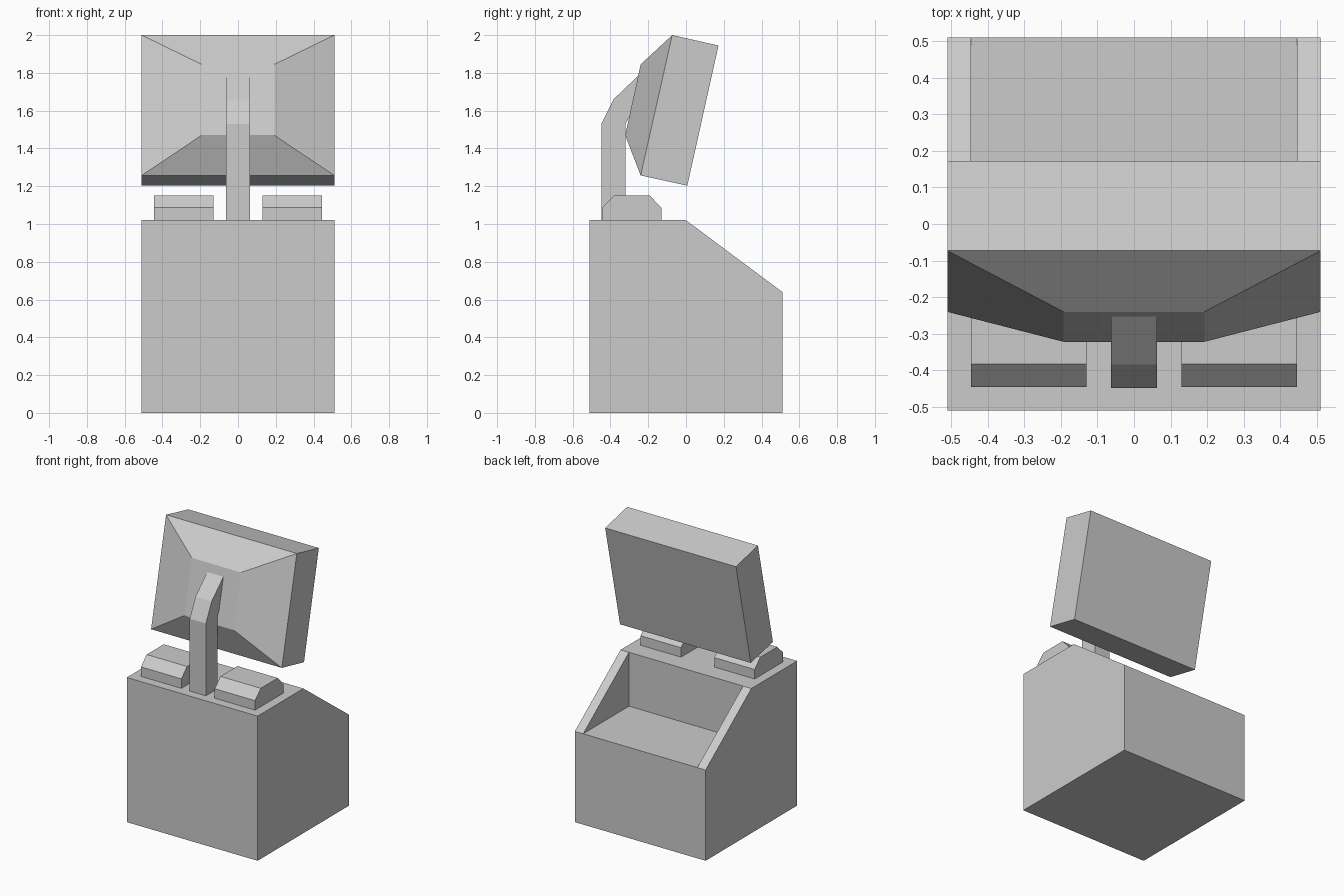
import bpy, bmesh

if "Cube" in bpy.data.objects:
    bpy.data.objects.remove(bpy.data.objects["Cube"])


def finish(name, bm):
    bmesh.ops.recalc_face_normals(bm, faces=bm.faces)
    mesh = bpy.data.meshes.new(name)
    bm.to_mesh(mesh)
    bm.free()
    obj = bpy.data.objects.new(name, mesh)
    bpy.context.collection.objects.link(obj)
    return obj


def loft(name, rings):
    """Bridge equal-sized vertex rings and cap both ends."""
    bm = bmesh.new()
    loops = [[bm.verts.new(p) for p in ring] for ring in rings]
    n = len(loops[0])
    for a, b in zip(loops, loops[1:]):
        for i in range(n):
            j = (i + 1) % n
            bm.faces.new((a[i], a[j], b[j], b[i]))
    bm.faces.new(loops[0])
    bm.faces.new(loops[-1])
    return finish(name, bm)


def extrude_profile(name, profile, x0, x1):
    """Extrude a (y, z) side profile along x."""
    return loft(name, [[(x, y, z) for y, z in profile] for x in (x0, x1)])


# Cabinet: sloped sides outside, stepped recess between them, as one shell
W, R = 0.51, 0.445
bm = bmesh.new()


def face(*pts):
    bm.faces.new([bm.verts.new(p) for p in pts])


B, S, T = (0.51, 0.64), (0.0, 0.64), (0.0, 1.02)
side = [(-W, 0), (W, 0), B, T, (-W, 1.02)]
for s in (-1, 1):
    face(*[(s * W, y, z) for y, z in side])
    face(*[(s * R, y, z) for y, z in (B, T, S)])
    face((s * W, *B), (s * W, *T), (s * R, *T), (s * R, *B))
face((-R, *B), (R, *B), (R, *S), (-R, *S))
face((-R, *S), (R, *S), (R, *T), (-R, *T))
face((-W, *T), (-R, *T), (R, *T), (W, *T), (W, -W, 1.02), (-W, -W, 1.02))
face((-W, -W, 0), (W, -W, 0), (W, -W, 1.02), (-W, -W, 1.02))
face((-W, W, 0), (W, W, 0), (W, *B), (R, *B), (-R, *B), (-W, *B))
face((-W, -W, 0), (W, -W, 0), (W, W, 0), (-W, W, 0))
bmesh.ops.remove_doubles(bm, verts=bm.verts, dist=1e-4)
finish("cabinet", bm)

# Two chamfered blocks on the cabinet top
block = [(-0.445, 1.02), (-0.445, 1.087), (-0.382, 1.15),
         (-0.192, 1.15), (-0.13, 1.087), (-0.13, 1.02)]
for label, s in (("left", -1), ("right", 1)):
    extrude_profile(f"{label}_top_block", block, s * 0.13, s * 0.445)

# Bent support arm, running into the back of the screen housing
arm = [(-0.448, 1.02), (-0.448, 1.53), (-0.384, 1.66), (-0.253, 1.785),
       (-0.20, 1.70), (-0.285, 1.60), (-0.32, 1.53), (-0.32, 1.02)]
extrude_profile("support_arm", arm, -0.063, 0.063)


# Tilted screen housing: flat screen, box body, tapered back
def ring(hx, top, bottom):
    return [(-hx, *top), (hx, *top), (hx, *bottom), (-hx, *bottom)]


loft("screen_housing", [
    ring(0.51, (0.172, 1.945), (0.007, 1.203)),
    ring(0.51, (-0.073, 2.0), (-0.24, 1.257)),
    ring(0.192, (-0.24, 1.845), (-0.322, 1.47)),
])
